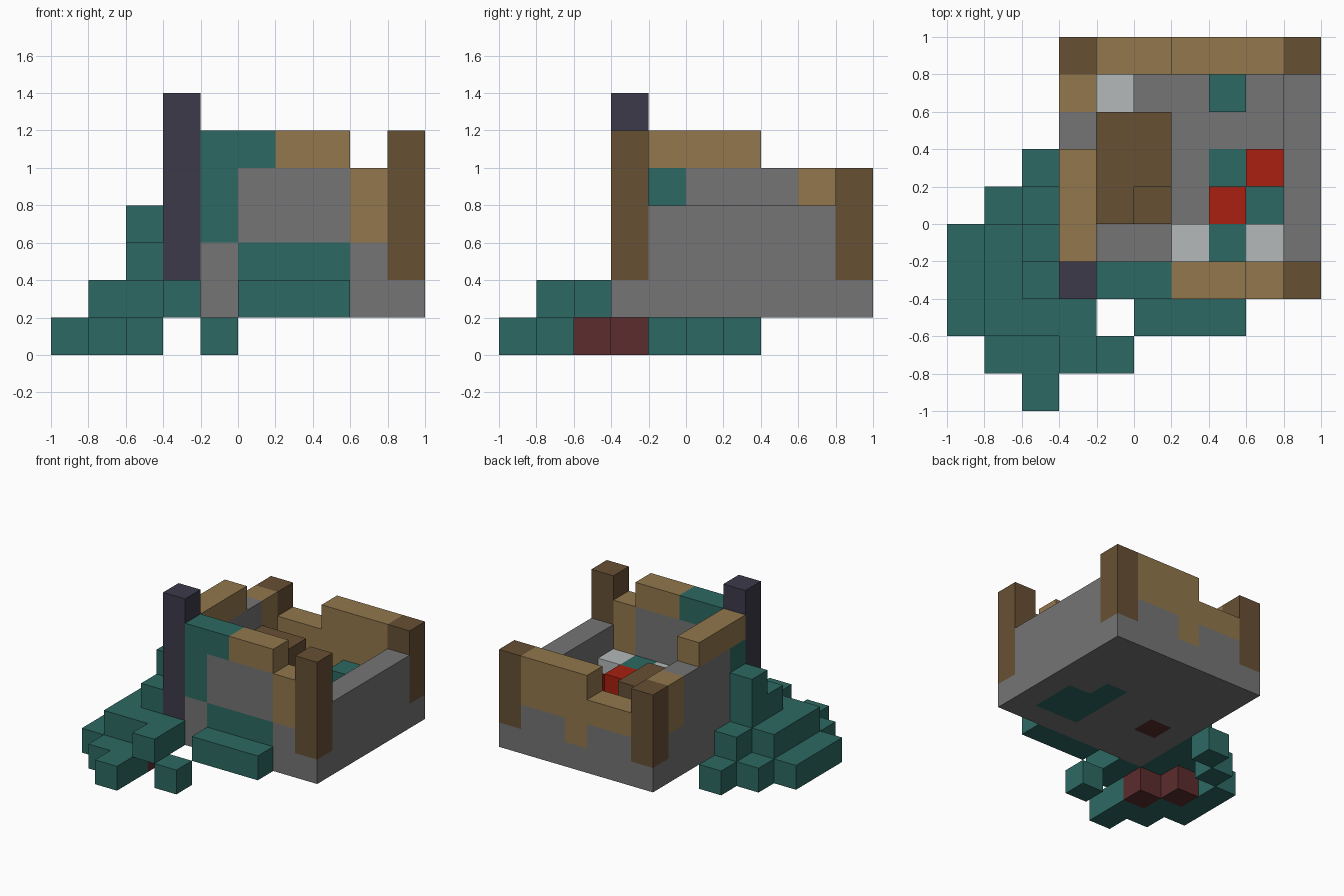
import bpy
import bmesh
from mathutils import Vector

if "Cube" in bpy.data.objects:
    bpy.data.objects.remove(bpy.data.objects["Cube"])

SIZE = 0.2  # edge length of one block
COLOURS = {
    "teal": "2d6963", "stone": "757575", "tan_wood": "92774c",
    "dark_wood": "675034", "slate": "3d3a4a", "maroon": "5c2c2d",
    "red": "a82010", "pale_stone": "b4b8b8",
}


def linear(code):
    out = []
    for n in (0, 2, 4):
        c = int(code[n:n + 2], 16) / 255
        out.append(c / 12.92 if c < 0.04045 else ((c + 0.055) / 1.055) ** 2.4)
    return (*out, 1.0)


MATERIALS = {}
for name, code in COLOURS.items():
    mat = bpy.data.materials.new(name)
    mat.use_nodes = True
    mat.diffuse_color = linear(code)
    bsdf = mat.node_tree.nodes["Principled BSDF"]
    bsdf.inputs["Base Color"].default_value = linear(code)
    bsdf.inputs["Roughness"].default_value = 0.9
    MATERIALS[name] = mat

blocks = {}  # block position -> (part, colour)


def fill(part, colour, x, y, z):
    """Fill inclusive block ranges; a single number means one block."""
    spans = [(v, v) if isinstance(v, int) else v for v in (x, y, z)]
    for i in range(spans[0][0], spans[0][1] + 1):
        for j in range(spans[1][0], spans[1][1] + 1):
            for k in range(spans[2][0], spans[2][1] + 1):
                blocks[i, j, k] = (part, colour)


# Floor slab with a few coloured blocks
fill("floor", "stone", (3, 9), (3, 9), 1)
fill("floor", "teal", (7, 8), (4, 5), 1)
fill("floor", "teal", 7, 6, 1)
fill("floor", "maroon", 4, 5, 1)

# Front wall
fill("front_wall", "stone", (4, 8), 3, (2, 4))
fill("front_wall", "teal", (5, 7), 3, 2)
fill("front_wall", "teal", 4, 3, (3, 5))
fill("front_wall", "teal", 5, 3, 5)
fill("front_wall", "tan_wood", (6, 7), 3, 5)
fill("front_wall", "tan_wood", 8, 3, (3, 4))

# Low side wall on the left
fill("left_wall", "stone", 9, (4, 8), (2, 3))

# High side wall on the right
fill("right_wall", "stone", 3, (4, 8), (2, 4))
fill("right_wall", "teal", 3, 4, (3, 4))
fill("right_wall", "tan_wood", 3, 8, (3, 4))
fill("right_wall", "tan_wood", 3, (4, 6), 5)

# Stepped back wall
fill("back_wall", "stone", (4, 8), 9, 2)
fill("back_wall", "tan_wood", 6, 9, 2)
fill("back_wall", "tan_wood", (4, 8), 9, 3)
fill("back_wall", "tan_wood", (6, 8), 9, 4)

# Corner posts
fill("tall_post", "slate", 3, 3, (2, 6))
fill("front_post", "dark_wood", 9, 3, (2, 5))
for i in (3, 9):
    fill("back_posts", "dark_wood", i, 9, (2, 4))

# Furniture inside
fill("table", "dark_wood", (4, 5), (5, 7), (2, 3))
del blocks[5, 5, 3]
for i, j in ((7, 5), (8, 6)):
    fill("red_blocks", "red", i, j, 2)
for i, j in ((4, 8), (6, 4), (8, 4)):
    fill("pale_blocks", "pale_stone", i, j, 2)
for i, j in ((7, 8), (7, 4)):
    fill("teal_blocks", "teal", i, j, 2)

# Ledge along the front
fill("front_ledge", "teal", (5, 7), 2, 1)

# Stepped mound outside: bottom, middle and upper layers
fill("mound", "teal", 0, (2, 4), 0)
fill("mound", "teal", (1, 2), 1, 0)
for i, j in ((1, 2), (2, 0), (4, 1), (1, 5), (2, 6)):
    fill("mound", "teal", i, j, 0)
fill("mound", "teal", 1, (2, 4), 1)
fill("mound", "teal", 2, (2, 5), 1)
fill("mound", "teal", 3, (1, 2), 1)
fill("mound", "teal", 2, (3, 4), 2)
fill("mound", "teal", 2, 4, 3)
for i, j in ((2, 2), (1, 3)):
    fill("mound_roots", "maroon", i, j, 0)


def build(part):
    """Make one object from the open faces of a part's blocks."""
    cells = {p: c for p, (owner, c) in blocks.items() if owner == part}
    names = sorted(set(cells.values()))
    bm = bmesh.new()
    for cell, colour in cells.items():
        centre = Vector(cell) + Vector((0.5, 0.5, 0.5))
        for axis in range(3):
            for sign in (-1, 1):
                step = Vector((0, 0, 0))
                step[axis] = sign
                if tuple(int(v) for v in Vector(cell) + step) in blocks:
                    continue
                u, v = Vector((0, 0, 0)), Vector((0, 0, 0))
                u[(axis + 1) % 3] = 0.5
                v[(axis + 2) % 3] = 0.5 * sign
                mid = centre + step / 2
                corners = (mid - u - v, mid + u - v, mid + u + v, mid - u + v)
                face = bm.faces.new([bm.verts.new((c - Vector((5, 5, 0))) * SIZE)
                                     for c in corners])
                face.material_index = names.index(colour)
    bmesh.ops.remove_doubles(bm, verts=bm.verts, dist=0.001)
    mesh = bpy.data.meshes.new(part)
    bm.to_mesh(mesh)
    bm.free()
    for name in names:
        mesh.materials.append(MATERIALS[name])
    obj = bpy.data.objects.new(part, mesh)
    bpy.context.collection.objects.link(obj)


for part in sorted({owner for owner, _ in blocks.values()}):
    build(part)
